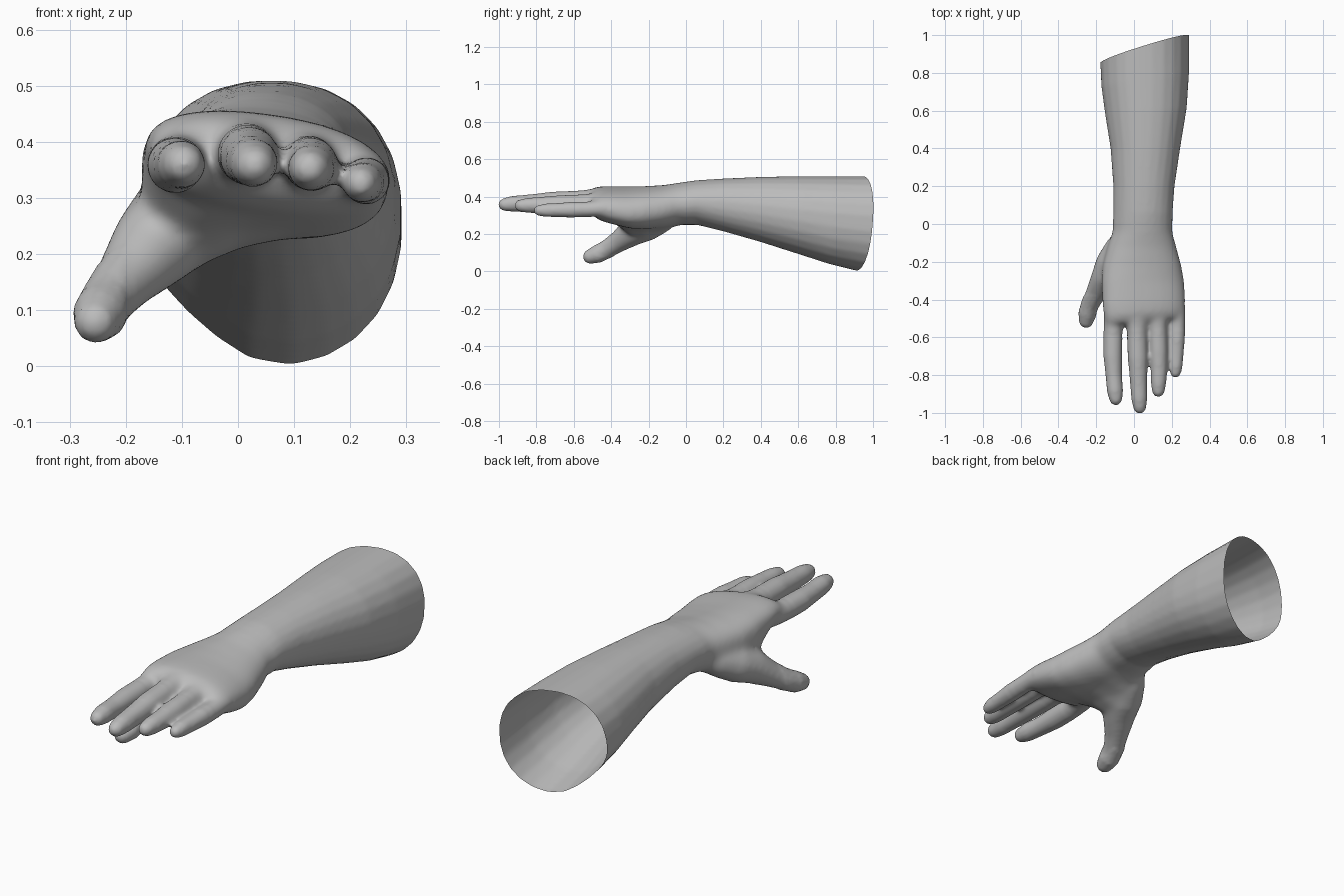
import bpy, bmesh, math
from mathutils import Vector

if "Cube" in bpy.data.objects:
    bpy.data.objects.remove(bpy.data.objects["Cube"])

skin = bpy.data.materials.new("plain grey")
skin.diffuse_color = (0.5, 0.5, 0.5, 1)
skin.use_nodes = True
skin.node_tree.nodes["Principled BSDF"].inputs["Base Color"].default_value = skin.diffuse_color


def loft(name, rings):
    """Closed solid skinned through rings of equal point count."""
    bm = bmesh.new()
    vs = [[bm.verts.new(p) for p in r] for r in rings]
    n = len(rings[0])
    for a, b in zip(vs, vs[1:]):
        for i in range(n):
            j = (i + 1) % n
            bm.faces.new((a[i], a[j], b[j], b[i]))
    bm.faces.new(vs[0])
    bm.faces.new(list(reversed(vs[-1])))
    bmesh.ops.recalc_face_normals(bm, faces=bm.faces)
    me = bpy.data.meshes.new(name)
    bm.to_mesh(me)
    bm.free()
    me.materials.append(skin)
    ob = bpy.data.objects.new(name, me)
    bpy.context.collection.objects.link(ob)
    return ob


def section(y, x0, x1, z0, z1, tilt=0, skew=0, lean=0, e=1.0, web=0, n=24):
    """Oval slice of the arm; web swells (or trims) its lower thumb side."""
    cx, cz, pts = (x0 + x1) / 2, (z0 + z1) / 2, []
    for i in range(n):
        a = 2 * math.pi * (i + 0.5) / n
        c, s = math.cos(a), math.sin(a)
        dx = (x1 - x0) / 2 * math.copysign(abs(c) ** e, c)
        dz = (z1 - z0) / 2 * math.copysign(abs(s) ** e, s)
        w = web * c * s if c < 0 and s < 0 else 0
        pts.append((cx + dx - 0.15 * w, y + skew * dx + lean * dz,
                    cz + dz + tilt * dx - w))
    return pts


def tube(name, nodes, n=12):
    """Finger from (x, y, z, radius) nodes with a rounded tip."""
    end, prev = Vector(nodes[-1][:3]), Vector(nodes[-2][:3])
    d, r = (end - prev).normalized(), nodes[-1][3]
    nodes = list(nodes)
    for t in (35, 62, 82):
        t = math.radians(t)
        nodes.append((*(end + d * r * 1.1 * math.sin(t)), r * math.cos(t)))
    pts = [Vector(p[:3]) for p in nodes]
    rings = []
    for i, p in enumerate(pts):
        t = (pts[min(i + 1, len(pts) - 1)] - pts[max(i - 1, 0)]).normalized()
        u = t.cross(Vector((0, 0, 1))).normalized()
        v = u.cross(t)
        rings.append([p + nodes[i][3] * (u * math.cos(a) + v * math.sin(a))
                      for a in (2 * math.pi * (k + 0.5) / n for k in range(n))])
    return loft(name, rings)


# Forearm, wrist and palm
arm = loft("hand_and_forearm", [
    section(0.985, -0.18, 0.293, -0.005, 0.51, 0, 0.31, 0.08, 0.9, -0.1),
    section(0.925, -0.18, 0.293, 0.0, 0.51, 0, 0.31, 0.08, 0.9, -0.1),
    section(0.76, -0.174, 0.292, 0.04, 0.51, 0, 0.15, 0.04, 0.9, -0.09),
    section(0.6, -0.155, 0.28, 0.09, 0.51, 0, 0.06, 0, 0.93, -0.07),
    section(0.4, -0.125, 0.245, 0.155, 0.506, 0, 0, 0, 0.95, -0.04),
    section(0.2, -0.11, 0.215, 0.213, 0.497, 0, 0, 0, 0.95, -0.02),
    section(0.06, -0.11, 0.205, 0.248, 0.488),
    section(-0.04, -0.113, 0.203, 0.25, 0.474, -0.03, web=0.04),
    section(-0.12, -0.14, 0.225, 0.235, 0.461, -0.07, e=0.95, web=0.1),
    section(-0.22, -0.165, 0.252, 0.228, 0.453, -0.1, e=0.9, web=0.17),
    section(-0.30, -0.172, 0.266, 0.235, 0.45, -0.13, e=0.88, web=0.17),
    section(-0.36, -0.17, 0.271, 0.25, 0.45, -0.13, e=0.87, web=0.08),
    section(-0.42, -0.168, 0.272, 0.265, 0.45, -0.13, 0.05, e=0.86),
    section(-0.47, -0.16, 0.27, 0.28, 0.446, -0.13, 0.08, e=0.86),
    section(-0.505, -0.15, 0.262, 0.305, 0.43, -0.12, 0.1, e=0.86),
    section(-0.52, -0.125, 0.235, 0.33, 0.41, -0.1, 0.1, e=0.84),
])

# Fingers: base, knuckles and tip
parts = [
    tube("index_finger", [(-0.10, -0.42, 0.368, 0.045), (-0.107, -0.50, 0.366, 0.055),
                          (-0.111, -0.58, 0.36, 0.052), (-0.112, -0.70, 0.358, 0.051),
                          (-0.107, -0.80, 0.357, 0.045), (-0.101, -0.88, 0.36, 0.044),
                          (-0.097, -0.92, 0.36, 0.038)]),
    tube("middle_finger", [(0.01, -0.42, 0.385, 0.048), (0.012, -0.50, 0.384, 0.06),
                           (0.016, -0.58, 0.378, 0.055), (0.02, -0.71, 0.374, 0.054),
                           (0.024, -0.83, 0.366, 0.047), (0.028, -0.92, 0.362, 0.044),
                           (0.03, -0.963, 0.358, 0.038)]),
    tube("ring_finger", [(0.11, -0.40, 0.368, 0.045), (0.12, -0.48, 0.37, 0.053),
                         (0.126, -0.56, 0.364, 0.049), (0.13, -0.67, 0.36, 0.049),
                         (0.132, -0.77, 0.355, 0.045), (0.13, -0.84, 0.353, 0.042),
                         (0.129, -0.878, 0.352, 0.036)]),
    tube("little_finger", [(0.215, -0.36, 0.335, 0.042), (0.226, -0.44, 0.337, 0.047),
                           (0.23, -0.52, 0.332, 0.044), (0.228, -0.61, 0.33, 0.043),
                           (0.224, -0.69, 0.328, 0.039), (0.222, -0.75, 0.327, 0.037),
                           (0.22, -0.78, 0.326, 0.032)]),
    # Thumb with its fleshy base
    tube("thumb", [(-0.03, -0.05, 0.335, 0.06), (-0.075, -0.13, 0.288, 0.082),
                   (-0.115, -0.21, 0.25, 0.09), (-0.152, -0.29, 0.212, 0.08),
                   (-0.2, -0.365, 0.155, 0.058), (-0.232, -0.425, 0.117, 0.05),
                   (-0.247, -0.475, 0.092, 0.049), (-0.252, -0.505, 0.082, 0.042)]),
]

# Fuse everything into one even skin
for p in parts:
    m = arm.modifiers.new("fuse_" + p.name, 'BOOLEAN')
    m.operation, m.solver, m.object = 'UNION', 'EXACT', p
m = arm.modifiers.new("even_skin", 'REMESH')
m.mode, m.voxel_size = 'VOXEL', 0.01
bpy.context.view_layer.update()
dg = bpy.context.evaluated_depsgraph_get()
fused = bpy.data.meshes.new_from_object(arm.evaluated_get(dg))
arm.modifiers.clear()
arm.data = fused
for p in parts:
    bpy.data.objects.remove(p)

bm = bmesh.new()
bm.from_mesh(fused)
# Soften all over, then more around the finger roots and thumb web
for lo, hi, times in ((-2, 2, 4), (-0.60, 0.0, 5), (-0.56, -0.05, 6)):
    zone = [v for v in bm.verts if lo < v.co.y < hi
            and not (v.co.x < -0.2 and v.co.y < -0.38)]
    for _ in range(times):
        bmesh.ops.smooth_vert(bm, verts=zone, factor=0.5,
                              use_axis_x=True, use_axis_y=True, use_axis_z=True)
# Cut the open end of the forearm
bmesh.ops.bisect_plane(bm, geom=bm.verts[:] + bm.edges[:] + bm.faces[:],
                       plane_co=(0.0565, 0.925, 0.255),
                       plane_no=Vector((-0.31, 1, -0.08)).normalized(),
                       clear_outer=True)
for f in bm.faces:
    f.material_index = 0
bm.to_mesh(fused)
bm.free()
if not fused.materials:
    fused.materials.append(skin)

bpy.context.view_layer.objects.active = arm
arm.select_set(True)
bpy.ops.object.shade_smooth_by_angle(angle=math.radians(65))
